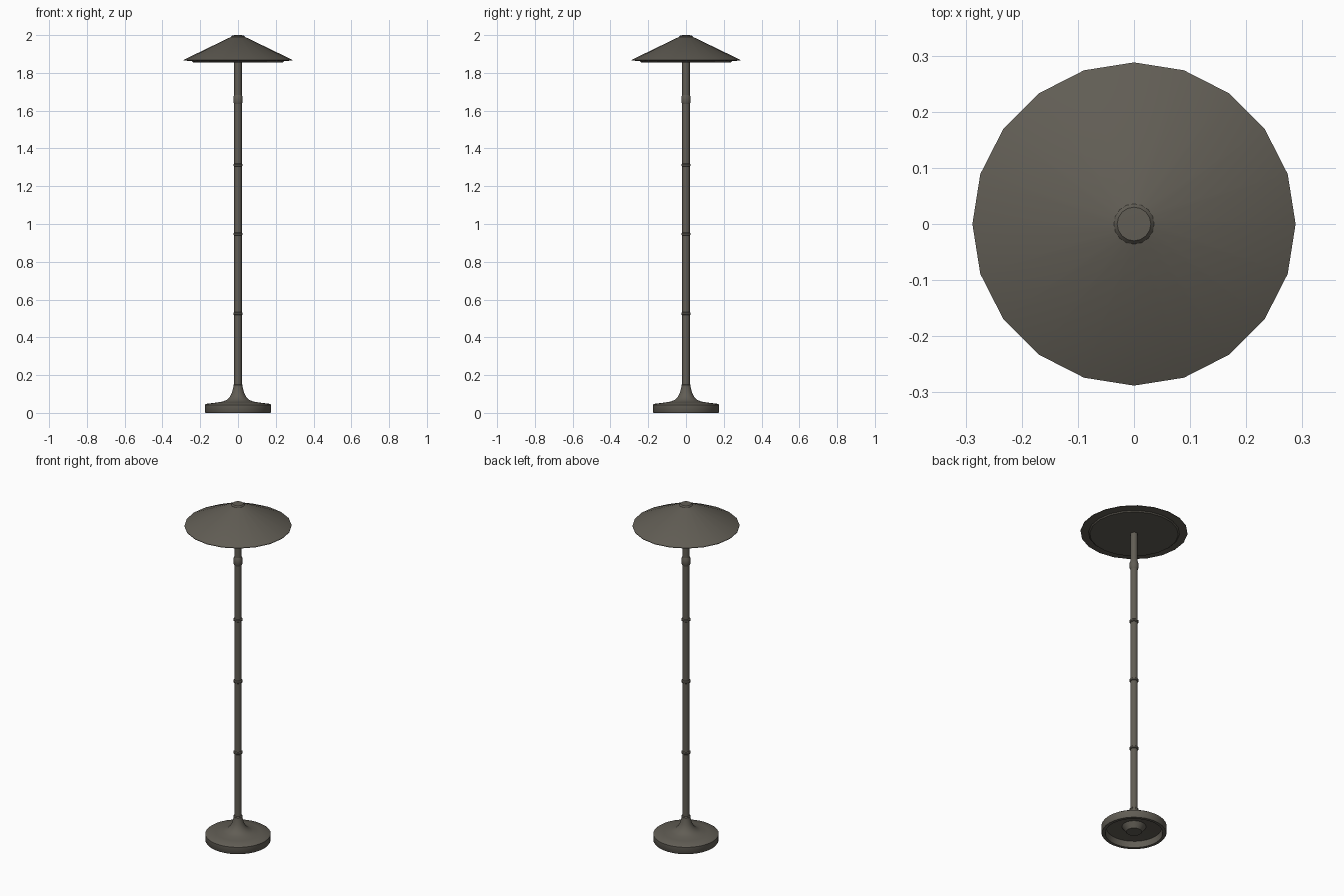
import bpy
import bmesh
import math

cube = bpy.data.objects.get("Cube")
if cube:
    bpy.data.objects.remove(cube, do_unlink=True)

metal = bpy.data.materials.new("dark_bronze")
metal.use_nodes = True
colour = (0.12, 0.11, 0.09, 1.0)
metal.diffuse_color = colour
metal.node_tree.nodes["Principled BSDF"].inputs["Base Color"].default_value = colour


def lathe(name, profile, sides, angle=35):
    """Spin an (r, z) profile, ordered bottom axis -> outside -> top axis."""
    bm = bmesh.new()
    rings = []
    for r, z in profile:
        if r == 0:
            rings.append([bm.verts.new((0, 0, z))] * sides)
        else:
            rings.append([bm.verts.new((r * math.cos(math.tau * i / sides),
                                        r * math.sin(math.tau * i / sides), z))
                          for i in range(sides)])
    for low, high in zip(rings, rings[1:]):
        for i in range(sides):
            j = (i + 1) % sides
            corners = [low[i], low[j], high[j], high[i]]
            bm.faces.new(list(dict.fromkeys(corners)))
    bmesh.ops.recalc_face_normals(bm, faces=bm.faces[:])
    mesh = bpy.data.meshes.new(name)
    bm.to_mesh(mesh)
    bm.free()
    mesh.materials.append(metal)
    obj = bpy.data.objects.new(name, mesh)
    bpy.context.collection.objects.link(obj)
    bpy.ops.object.select_all(action="DESELECT")
    obj.select_set(True)
    bpy.context.view_layer.objects.active = obj
    bpy.ops.object.shade_smooth_by_angle(angle=math.radians(angle))
    return obj


# Hollow weighted foot with a central boss and a flared neck
lathe("base", [
    (0, 0.008), (0.042, 0.008), (0.065, 0.04), (0.15, 0.036), (0.155, 0),
    (0.172, 0), (0.176, 0.006), (0.176, 0.042), (0.168, 0.048),
    (0.12, 0.054), (0.08, 0.06), (0.058, 0.07), (0.042, 0.087),
    (0.032, 0.107), (0.026, 0.13), (0.024, 0.14), (0, 0.14)], 32)

# Pole
lathe("pole", [(0, 0.12), (0.02, 0.12), (0.02, 1.9), (0, 1.9)], 16)

# Thin collars where the pole sections meet
for index, z in enumerate((0.143, 0.525, 0.947, 1.312)):
    lathe(f"pole_collar_{index + 1}", [
        (0, z - 0.008), (0.02, z - 0.008), (0.025, z - 0.004),
        (0.025, z + 0.004), (0.02, z + 0.008), (0, z + 0.008)], 16, 50)

# Taller coupling below the shade
lathe("upper_coupling", [
    (0, 1.635), (0.02, 1.635), (0.024, 1.645), (0.025, 1.66),
    (0.024, 1.674), (0.02, 1.684), (0, 1.684)], 16, 50)

# Conical shade with a closed underside
lathe("shade", [
    (0, 1.856), (0.238, 1.856), (0.245, 1.862), (0.288, 1.866),
    (0.288, 1.869), (0.036, 1.991), (0, 1.991)], 20)

# Cap on top of the shade
lathe("shade_cap", [
    (0, 1.98), (0.036, 1.98), (0.036, 1.992), (0.03, 1.999), (0, 2.0)], 16)
